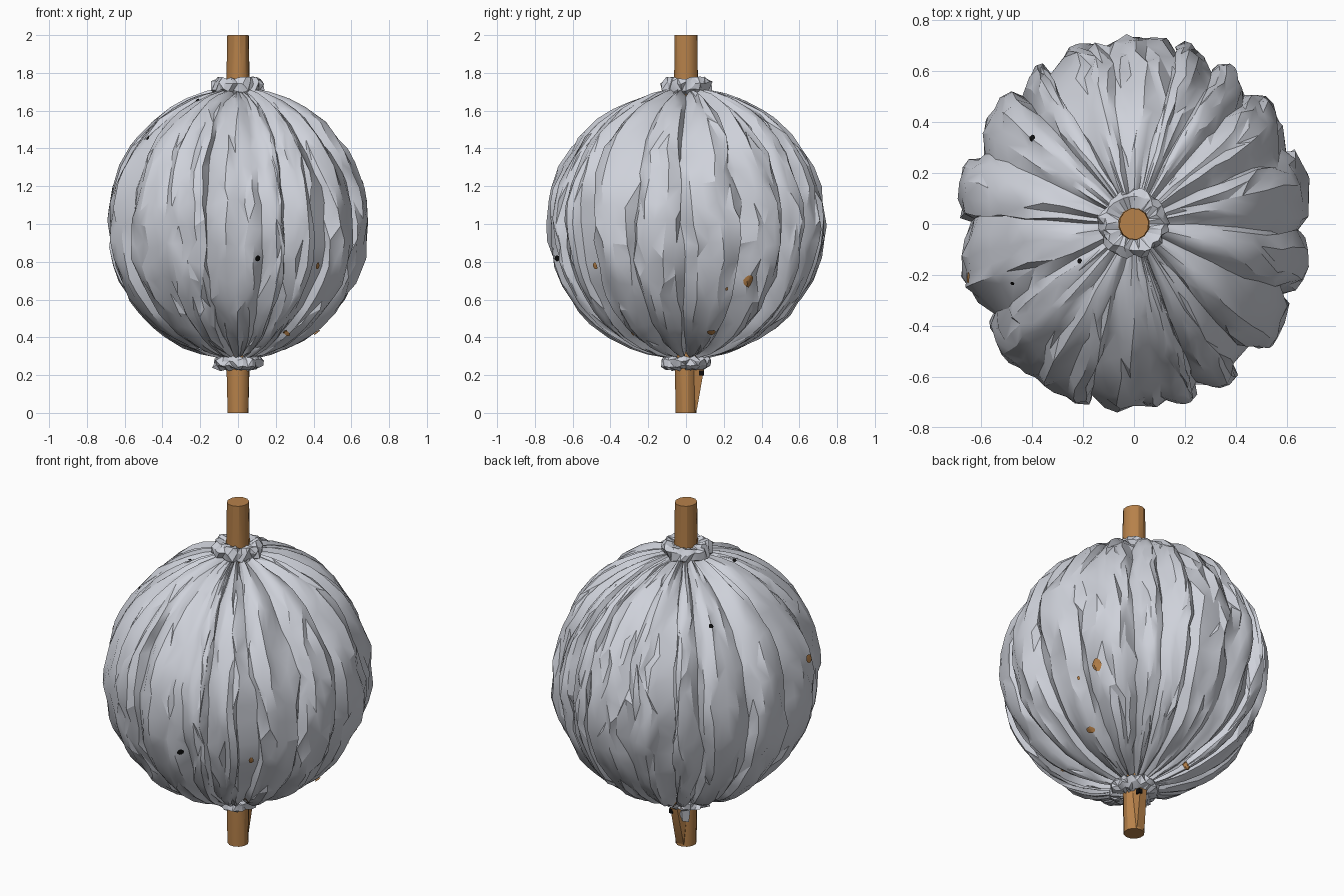
import bpy, bmesh, math, random
from mathutils import Vector, noise
from mathutils.bvhtree import BVHTree

if "Cube" in bpy.data.objects:
    bpy.data.objects.remove(bpy.data.objects["Cube"])

random.seed(4)


def material(name, rgb):
    m = bpy.data.materials.new(name)
    m.diffuse_color = (*rgb, 1)
    m.use_nodes = True
    m.node_tree.nodes["Principled BSDF"].inputs["Base Color"].default_value = m.diffuse_color
    return m


CLOTH = material("pale grey cloth", (0.62, 0.64, 0.70))
WOOD = material("brown wood", (0.47, 0.22, 0.068))
DARK = material("black", (0.004, 0.004, 0.004))


def finish(name, bm, mat, angle=30, recalc=True):
    if recalc:
        bmesh.ops.recalc_face_normals(bm, faces=bm.faces)
    me = bpy.data.meshes.new(name)
    bm.to_mesh(me)
    ob = bpy.data.objects.new(name, me)
    bpy.context.collection.objects.link(ob)
    me.materials.append(mat)
    bpy.ops.object.select_all(action='DESELECT')
    ob.select_set(True)
    bpy.context.view_layer.objects.active = ob
    bpy.ops.object.shade_smooth_by_angle(angle=math.radians(angle))
    return ob


def loft(rings, closed=False, caps=False):
    """Skin a list of rings of points; closed also joins last ring to first."""
    bm = bmesh.new()
    vs = [[bm.verts.new(p) for p in ring] for ring in rings]
    n = len(vs[0])
    pairs = list(zip(vs, vs[1:])) + ([(vs[-1], vs[0])] if closed else [])
    for a, b in pairs:
        for i in range(n):
            j = (i + 1) % n
            quad = (a[i], a[j], b[j], b[i])
            # mix the diagonals for a crumpled look
            if random.random() < 0.5:
                bm.faces.new((quad[0], quad[1], quad[2]))
                bm.faces.new((quad[0], quad[2], quad[3]))
            else:
                bm.faces.new((quad[0], quad[1], quad[3]))
                bm.faces.new((quad[1], quad[2], quad[3]))
    if caps:
        bm.faces.new(vs[0])
        bm.faces.new(vs[-1])
    return bm


def hull(name, points, mat):
    bm = bmesh.new()
    for p in points:
        bm.verts.new(p)
    bmesh.ops.convex_hull(bm, input=bm.verts[:])
    finish(name, bm, mat)


# gathered cloth ball: big lobes between creases, with finer pleats
CREASES = [0, 28, 50, 64, 78, 100, 117, 130, 153, 180, 210, 236, 258, 283, 294, 309, 334]
SHALLOW = {236: 0.3, 258: 0.6, 283: 0.6, 78: 0.6, 100: 0.5}
STEPS = 6
ROWS = 20
columns = []            # (angle, position across the lobe, lobe number, depth)
for k, a in enumerate(CREASES):
    b = CREASES[k + 1] if k + 1 < len(CREASES) else 360
    for s in range(STEPS):
        t = s / STEPS
        depth = SHALLOW.get(a if t < 0.5 else b, 1)
        columns.append((math.radians(a + (b - a) * t), t, k, depth))
skew = [random.uniform(-0.09, 0.09) for _ in CREASES]


def cloth_point(theta, t, lobe, depth, phi, jitter):
    up, flat = math.sin(phi), math.cos(phi)
    valley = depth * (1 - math.sin(math.pi * t) ** 0.6)
    # long narrow pleats that fade in and out down the ball
    p = Vector((math.cos(theta) * 5, math.sin(theta) * 5, up * 1.9))
    pleat = max(0, 1 - 5 * abs(noise.noise(p)))
    fine = noise.noise(Vector((math.cos(theta) * 11, math.sin(theta) * 11, up * 2 + 7)))
    drift = noise.noise(Vector((lobe * 3.7, up * 1.5, 2.0)))
    pinch = abs(up) ** 3
    r = 1.0 - 0.075 * valley - 0.036 * pleat + 0.03 * fine - 0.015 * pinch
    theta += skew[lobe] * valley * flat + 0.07 * drift * (1 - pinch)
    theta += jitter * random.uniform(-0.016, 0.016)
    phi += jitter * random.uniform(-0.045, 0.045)
    flat = max(math.cos(phi), 0.115)
    return Vector((0.705 * r * flat * math.cos(theta),
                   0.742 * r * flat * math.sin(theta),
                   1.0 + 0.725 * (0.45 + 0.55 * r) * math.sin(phi)))


LIMIT = math.radians(82)
rings = []
for i in range(ROWS + 1):
    phi = LIMIT * (2 * i / ROWS - 1)
    jit = 0 if i in (0, ROWS) else 1
    rings.append([cloth_point(*c, phi, jit) for c in columns])
ball = finish("cloth_ball", loft(rings), CLOTH, 28)


# ruffled collars where the cloth is tied round the stick
def collar(name, z0, z1, radius):
    h = z1 - z0
    section = [(0.055, 0.0), (0.75 * radius, 0.0), (radius, 0.25),
               (1.02 * radius, 0.7), (0.86 * radius, 0.98), (0.055, 0.8)]
    rows = []
    for r, f in section:
        ring = []
        for i in range(32):
            a = math.tau * i / 32
            wave = 0 if r < 0.06 else random.uniform(-0.015, 0.015)
            ring.append(((r + wave) * math.cos(a), (r + wave) * math.sin(a),
                         z0 + h * f + random.uniform(-0.009, 0.009)))
        rows.append(ring)
    finish(name, loft(rows, closed=True), CLOTH, 25)


collar("top_collar", 1.685, 1.775, 0.128)
collar("bottom_collar", 0.23, 0.30, 0.125)


# wooden stick running through the ball
def stick_ring(z, rx, ry):
    return [(rx * math.cos(math.tau * i / 12 + 0.2),
             ry * math.sin(math.tau * i / 12 + 0.2), z) for i in range(12)]


finish("stick", loft([stick_ring(0, 0.056, 0.056), stick_ring(0.24, 0.062, 0.06),
                      stick_ring(1.75, 0.063, 0.064), stick_ring(2, 0.058, 0.062)],
                     caps=True), WOOD, 30)

# splinter and torn scrap of cloth on the back of the lower stick
hull("splinter", [(-0.02, 0.045, 0.0), (0.025, 0.045, 0.0), (-0.025, 0.058, 0.02),
                  (0.025, 0.058, 0.02), (-0.04, 0.04, 0.235), (0.045, 0.04, 0.235),
                  (0.035, 0.095, 0.23), (-0.01, 0.095, 0.23)], WOOD)
hull("cloth_scrap", [(-0.055, 0.035, 0.235), (-0.03, 0.085, 0.235), (-0.05, 0.045, 0.15),
                     (-0.03, 0.075, 0.16), (-0.015, 0.08, 0.2)], CLOTH)
hull("dark_knot", [(x, y, z) for x in (0.022, 0.044) for y in (0.068, 0.096)
                   for z in (0.198, 0.224)], DARK)

# flecks draped on the cloth: direction x, y, height, width, tallness, material
tree = BVHTree.FromPolygons([v.co for v in ball.data.vertices],
                            [p.vertices[:] for p in ball.data.polygons])
FLECKS = [(-0.65, -0.21, 1.17, 0.022, 0.024, WOOD), (0.43, -0.49, 0.78, 0.014, 0.020, WOOD),
          (0.27, -0.30, 0.43, 0.018, 0.014, WOOD), (0.57, 0.35, 0.70, 0.027, 0.036, WOOD),
          (0.40, 0.13, 0.43, 0.024, 0.022, WOOD), (-0.16, 0.31, 0.38, 0.038, 0.014, WOOD),
          (0.58, 0.22, 0.66, 0.008, 0.012, WOOD), (0.10, -0.11, 1.70, 0.018, 0.012, WOOD),
          (0.10, -0.65, 0.82, 0.016, 0.016, DARK), (-0.39, 0.33, 1.50, 0.014, 0.014, DARK),
          (-0.22, -0.15, 1.65, 0.010, 0.010, DARK), (-0.47, -0.23, 1.45, 0.008, 0.012, DARK)]


def drape(point, out):
    hit = tree.ray_cast(point + out * 0.5, -out)[0]
    return (hit or point) + out * 0.008


for n, (x, y, z, w, h, mat) in enumerate(FLECKS):
    flat = Vector((x, y, 0)).normalized()
    start = Vector((0, 0, z))
    hit = tree.ray_cast(start + flat * 2, -flat)[0]
    if hit is None:
        continue
    out = (hit - Vector((0, 0, 1))).normalized()
    side = Vector((0, 0, 1)).cross(out).normalized()
    rise = out.cross(side)
    bm = bmesh.new()
    centre = bm.verts.new(drape(hit, out))
    loops = []
    for f in (0.5, 1.0):
        loop = []
        for i in range(10):
            a = math.tau * i / 10
            q = f * random.uniform(0.85, 1.1)
            spot = hit + side * (w * q * math.cos(a)) + rise * (h * q * math.sin(a))
            loop.append(bm.verts.new(drape(spot, out)))
        loops.append(loop)
    for i in range(10):
        j = (i + 1) % 10
        bm.faces.new((centre, loops[0][i], loops[0][j]))
        bm.faces.new((loops[0][i], loops[1][i], loops[1][j], loops[0][j]))
    finish("fleck_%d" % (n + 1), bm, mat, recalc=False)
